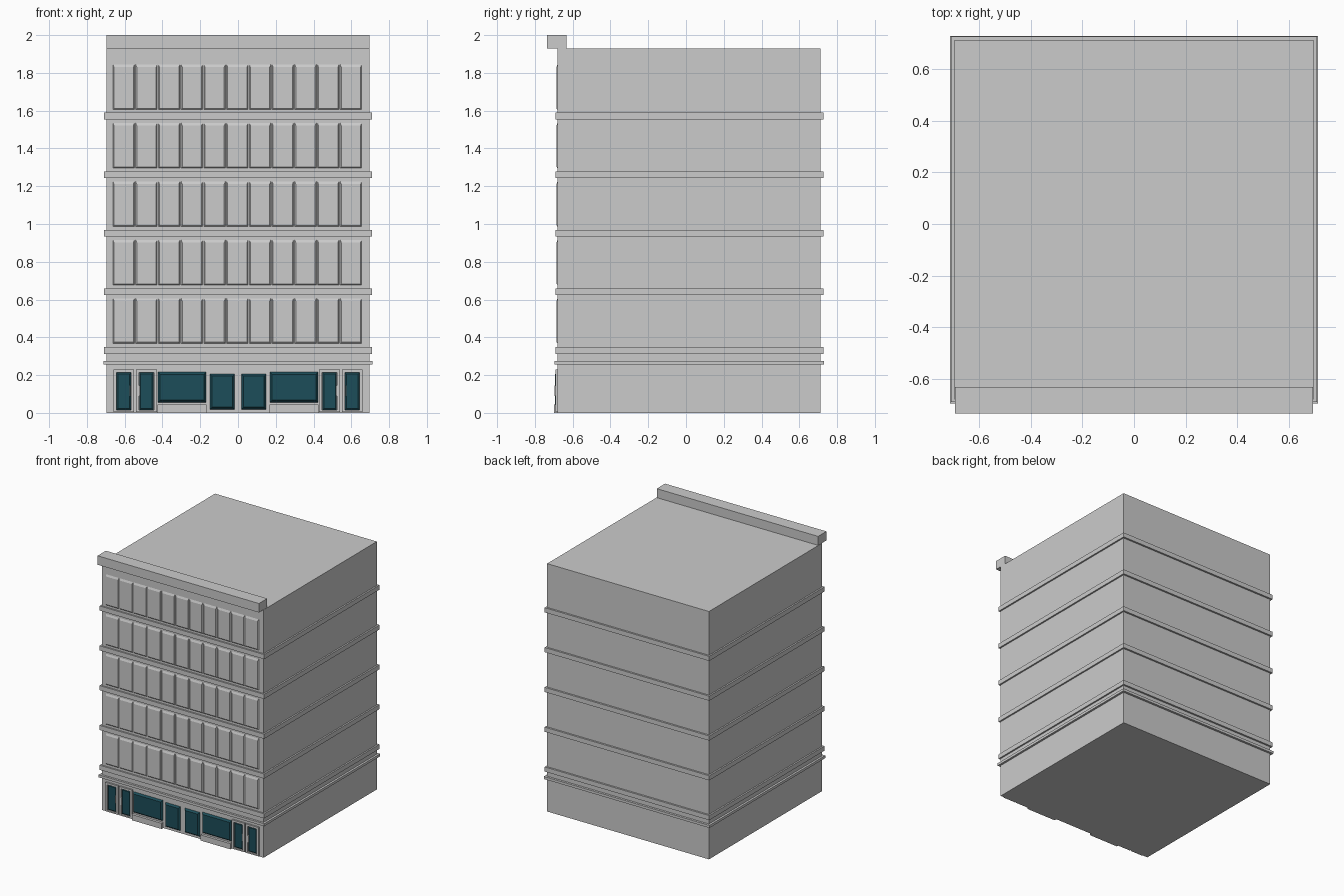
import bpy, bmesh

if "Cube" in bpy.data.objects:
    bpy.data.objects.remove(bpy.data.objects["Cube"])

FRONT = -0.68
teal = bpy.data.materials.new("teal_glass")
teal.diffuse_color = (0.012, 0.075, 0.10, 1)
teal.use_nodes = True
teal.node_tree.nodes["Principled BSDF"].inputs["Base Color"].default_value = teal.diffuse_color


def finish(bm, name, mat=None):
    bmesh.ops.recalc_face_normals(bm, faces=bm.faces)
    me = bpy.data.meshes.new(name)
    bm.to_mesh(me)
    bm.free()
    ob = bpy.data.objects.new(name, me)
    bpy.context.collection.objects.link(ob)
    if mat:
        me.materials.append(mat)
    return ob


def box(name, x0, x1, y0, y1, z0, z1, mat=None):
    bm = bmesh.new()
    bmesh.ops.create_cube(bm, size=1)
    for v in bm.verts:
        v.co = (x1 if v.co.x > 0 else x0, y1 if v.co.y > 0 else y0, z1 if v.co.z > 0 else z0)
    return finish(bm, name, mat)


def add_panel(bm, x0, x1, z0, z1, back, front, bx, bb, bt):
    """Raised panel with chamfered sides, bottom and top."""
    a = [bm.verts.new((x, back, z)) for x, z in ((x0, z0), (x1, z0), (x1, z1), (x0, z1))]
    b = [bm.verts.new((x, front, z)) for x, z in
         ((x0 + bx, z0 + bb), (x1 - bx, z0 + bb), (x1 - bx, z1 - bt), (x0 + bx, z1 - bt))]
    bm.faces.new(b)
    bm.faces.new(a[::-1])
    for i in range(4):
        j = (i + 1) % 4
        bm.faces.new((a[i], a[j], b[j], b[i]))


def panel(name, *args, mat=None):
    bm = bmesh.new()
    add_panel(bm, *args)
    return finish(bm, name, mat)


def frame(name, x0, x1, z0, z1, w, front):
    """Rectangular surround made of four bars."""
    y = FRONT + 0.002
    box(name + "_left", x0, x0 + w, front, y, z0, z1)
    box(name + "_right", x1 - w, x1, front, y, z0, z1)
    box(name + "_top", x0 + w, x1 - w, front, y, z1 - w, z1)
    box(name + "_bottom", x0 + w, x1 - w, front, y, z0, z0 + w * 0.6)


# Main block and front parapet
box("building_body", -0.697, 0.697, FRONT, 0.713, 0, 1.93)
box("front_parapet", -0.695, 0.695, -0.735, -0.633, 1.93, 2.0)

# Ledges wrapping all four sides
for i in range(5):
    z = 0.313 + 0.31 * i
    box("floor_ledge", -0.709, 0.709, -0.691, 0.727, z, z + 0.036)
box("shop_ledge", -0.713, 0.713, -0.696, 0.73, 0.255, 0.275)

# Rows of chamfered wall panels on the five upper floors
for i in range(5):
    bm = bmesh.new()
    z = 0.366 + 0.3095 * i
    for k in range(11):
        x = -0.665 + 0.1203 * k
        add_panel(bm, x + 0.002, x + 0.118, z, z + 0.243,
                  FRONT + 0.001, FRONT - 0.006, 0.007, 0.008, 0.017)
    finish(bm, "facade_panels")

# Shop front, mirrored left and right
for s in (-1, 1):
    def span(a, b):
        return tuple(sorted((s * a, s * b)))

    # Pairs of doors with surrounds and handles
    for a, b, h in ((0.43, 0.54, 0.522), (0.55, 0.66, 0.572)):
        x0, x1 = span(a, b)
        frame("door_frame", x0, x1, 0.005, 0.23, 0.016, -0.692)
        panel("door_glass", x0 + 0.016, x1 - 0.016, 0.015, 0.214,
              FRONT + 0.001, FRONT - 0.006, 0.009, 0.009, 0.009, mat=teal)
        hx = s * h
        box("door_handle", hx - 0.003, hx + 0.003, -0.695, -0.684, 0.09, 0.145)

    # Large display window above a low plinth
    x0, x1 = span(0.168, 0.425)
    panel("display_window", x0, x1, 0.055, 0.216, FRONT + 0.001, -0.694,
          0.012, 0.012, 0.012, mat=teal)
    box("window_plinth", x0, x1, -0.70, FRONT + 0.002, 0, 0.044)

    # Tall centre window
    x0, x1 = span(0.017, 0.15)
    panel("centre_window", x0, x1, 0.018, 0.207, FRONT + 0.001, -0.694,
          0.012, 0.012, 0.012, mat=teal)
